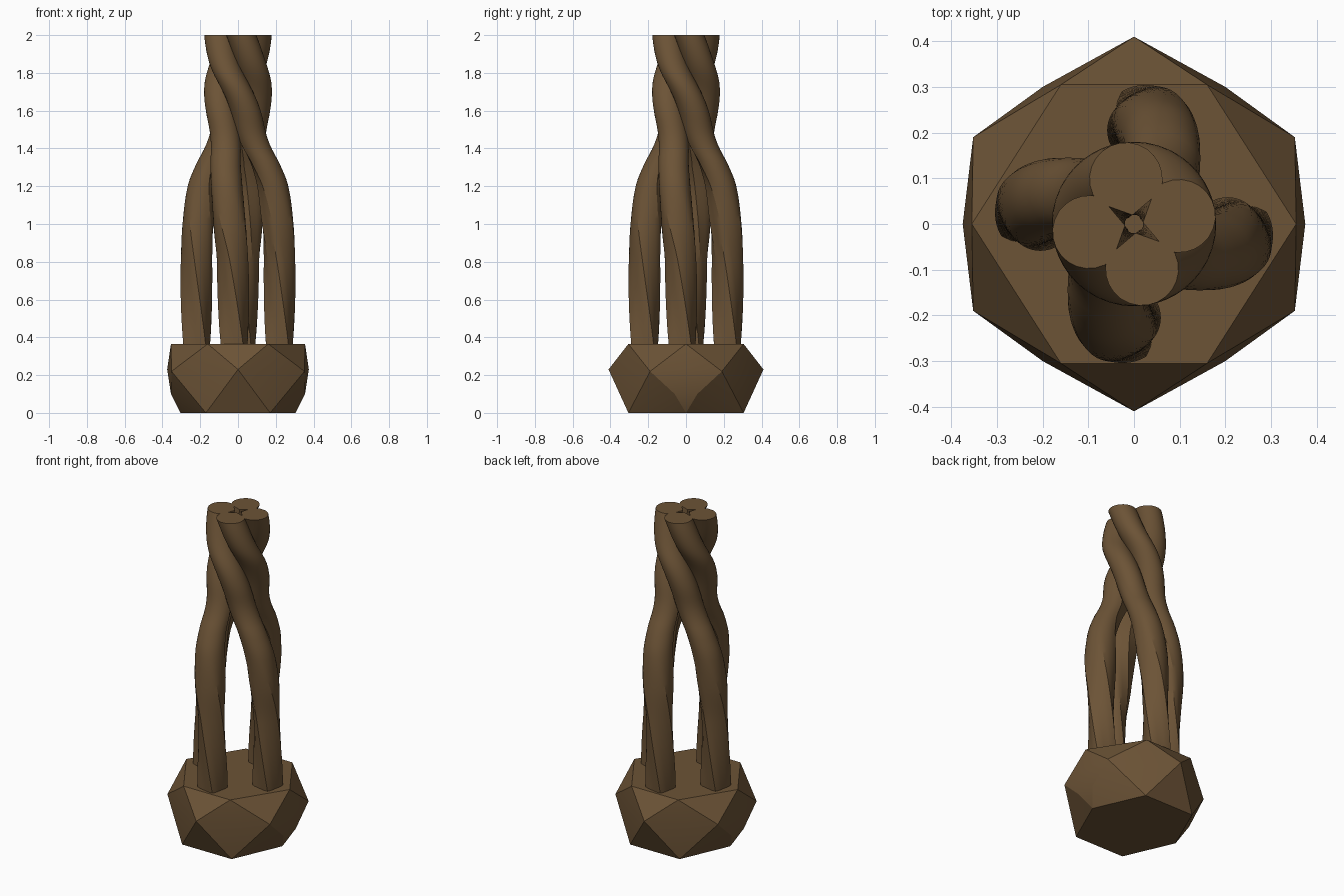
import bpy, bmesh, math

if "Cube" in bpy.data.objects:
    bpy.data.objects.remove(bpy.data.objects["Cube"])

brown = bpy.data.materials.new("dark_wood_brown")
brown.diffuse_color = (0.15, 0.087, 0.037, 1)
brown.use_nodes = True
brown.node_tree.nodes["Principled BSDF"].inputs["Base Color"].default_value = brown.diffuse_color


def finish(bm, name, angle):
    bmesh.ops.recalc_face_normals(bm, faces=bm.faces[:])
    me = bpy.data.meshes.new(name)
    bm.to_mesh(me)
    bm.free()
    ob = bpy.data.objects.new(name, me)
    bpy.context.collection.objects.link(ob)
    me.materials.append(brown)
    bpy.ops.object.select_all(action='DESELECT')
    ob.select_set(True)
    bpy.context.view_layer.objects.active = ob
    bpy.ops.object.shade_smooth_by_angle(angle=math.radians(angle))
    return ob


# Base: faceted boulder, hull of a few points mirrored in x and y
quarter = [(0.16, 0.305, 0.365), (0.355, 0, 0.365),            # top rim
           (0, 0.41, 0.23), (0.352, 0.19, 0.22), (0.375, 0, 0.23),  # waist
           (0.2, 0.30, 0.19), (0.355, 0.06, 0.10),             # lower bulge
           (0.17, 0.305, 0), (0.305, 0, 0)]                    # foot
points = {(sx * x, sy * y, z) for x, y, z in quarter for sx in (1, -1) for sy in (1, -1)}
bm = bmesh.new()
for p in sorted(points):
    bm.verts.new(p)
bmesh.ops.remove_doubles(bm, verts=bm.verts[:], dist=0.001)
hull = bmesh.ops.convex_hull(bm, input=bm.verts[:])
loose = [v for v in bm.verts if not v.link_faces]
bmesh.ops.delete(bm, geom=loose, context='VERTS')
finish(bm, "faceted_base", 20)


# Strand path: height, angle, distance from axis, section radius
keys = [(0.30, -5, 0.22, 0.064), (0.80, -8, 0.22, 0.074), (1.00, -12, 0.213, 0.084),
        (1.20, -18, 0.193, 0.083), (1.32, -25, 0.155, 0.08), (1.40, -33, 0.118, 0.079),
        (1.48, -45, 0.098, 0.079), (1.60, -66, 0.099, 0.08), (1.70, -90, 0.1, 0.08),
        (1.84, -133, 0.1, 0.08), (2.00, -170, 0.1, 0.08)]


def slope(i, k):
    a, b = keys[max(i - 1, 0)], keys[min(i + 1, len(keys) - 1)]
    return (b[k] - a[k]) / (b[0] - a[0])


def sample(z, k):
    """Smooth Hermite interpolation of the path keys."""
    i = max(j for j in range(len(keys) - 1) if keys[j][0] <= z)
    a, b = keys[i], keys[i + 1]
    h = b[0] - a[0]
    t = (z - a[0]) / h
    return ((2*t**3 - 3*t**2 + 1) * a[k] + (t**3 - 2*t**2 + t) * h * slope(i, k)
            + (3*t**2 - 2*t**3) * b[k] + (t**3 - t**2) * h * slope(i + 1, k))


def section(blend, r):
    """Square at the foot, round with an inward wedge higher up."""
    for i in range(24):
        a = math.radians(15 * i)
        c, s = math.cos(a), math.sin(a)
        square = min(1 / max(abs(c), abs(s)), 1.3)
        wedge = 1.0
        off = abs(math.pi - a)
        if off < math.pi / 3:
            wedge = math.cos(math.pi / 6) / math.cos(math.pi / 6 - off)
        rho = r * (square * (1 - blend) + wedge * blend)
        yield rho * c, rho * s


# Four strands, rising separately then twisting into a rope
for n in range(4):
    bm = bmesh.new()
    rings = []
    steps = 56
    for j in range(steps + 1):
        z = 0.30 + 1.70 * j / steps
        ang = math.radians(sample(z, 1) + 90 * n)
        dist, r = sample(z, 2), sample(z, 3)
        f = min(1, max(0, (z - 0.4) / 0.85))
        turn = ang + math.radians(90) * (1 - min(1, (z - 0.30) / 1.0))
        cx, cy = dist * math.cos(ang), dist * math.sin(ang)
        rings.append([bm.verts.new((cx + u * math.cos(turn) - v * math.sin(turn),
                                    cy + u * math.sin(turn) + v * math.cos(turn), z))
                      for u, v in section(f, r)])
    for a, b in zip(rings, rings[1:]):
        for i in range(24):
            k = (i + 1) % 24
            bm.faces.new((a[i], a[k], b[k], b[i]))
    bm.faces.new(rings[0])
    bm.faces.new(rings[-1])
    finish(bm, f"twisted_strand_{n + 1}", 30)
